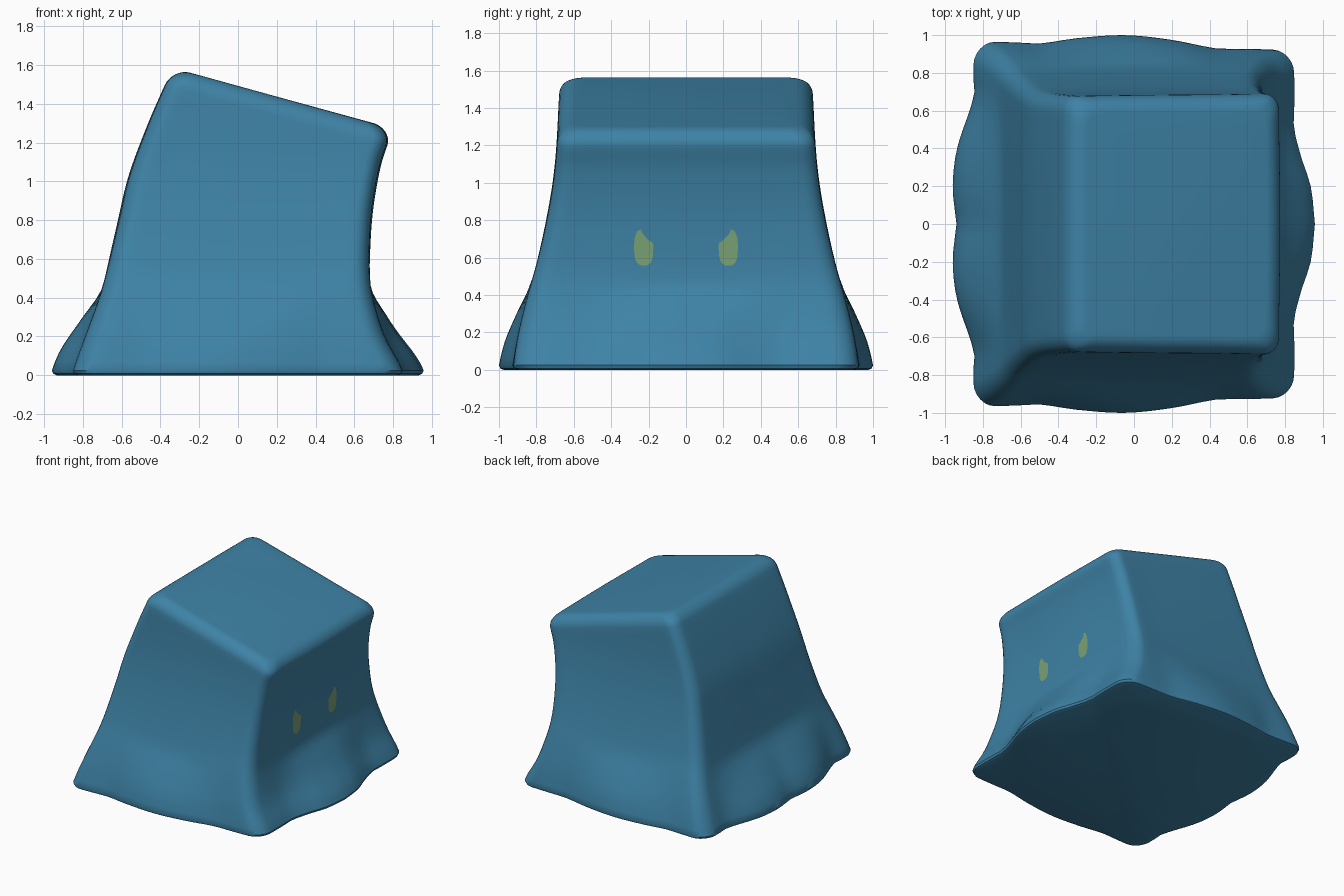
import bpy, bmesh, math

if "Cube" in bpy.data.objects:
    bpy.data.objects.remove(bpy.data.objects["Cube"])


def curve(pts):
    """Smooth Hermite interpolation through a few (position, value) points."""
    n = len(pts)
    m = []
    for i in range(n):
        a, b = pts[max(i - 1, 0)], pts[min(i + 1, n - 1)]
        m.append((b[1] - a[1]) / (b[0] - a[0]))

    def f(t):
        t = min(max(t, pts[0][0]), pts[-1][0])
        i = 0
        while i < n - 2 and t > pts[i + 1][0]:
            i += 1
        (t0, v0), (t1, v1) = pts[i], pts[i + 1]
        h = t1 - t0
        s = (t - t0) / h
        return (v0 * (1 + 2 * s) * (1 - s) ** 2 + m[i] * h * s * (1 - s) ** 2
                + v1 * s * s * (3 - 2 * s) + m[i + 1] * h * s * s * (s - 1))
    return f


def material(name, rgb):
    mat = bpy.data.materials.new(name)
    mat.diffuse_color = (*rgb, 1)
    mat.use_nodes = True
    mat.node_tree.nodes["Principled BSDF"].inputs["Base Color"].default_value = mat.diffuse_color
    return mat


def make_object(name, bm, mat):
    bmesh.ops.recalc_face_normals(bm, faces=bm.faces)
    me = bpy.data.meshes.new(name)
    bm.to_mesh(me)
    bm.free()
    me.materials.append(mat)
    ob = bpy.data.objects.new(name, me)
    bpy.context.collection.objects.link(ob)
    bpy.ops.object.select_all(action='DESELECT')
    ob.select_set(True)
    bpy.context.view_layer.objects.active = ob
    bpy.ops.object.shade_smooth_by_angle(angle=math.radians(40))
    return ob


blue = material("body blue", (0.048, 0.225, 0.38))
olive = material("eye olive green", (0.195, 0.36, 0.18))

# Side profiles: x of the left and right walls and half depth, by height
left_x = curve([(0, -.85), (.04, -.84), (.23, -.773), (.45, -.70), (.77, -.62),
                (1.03, -.557), (1.31, -.454), (1.49, -.377), (1.585, -.335)])
right_x = curve([(0, .85), (.04, .84), (.2, .755), (.38, .70), (.5, .68),
                 (.63, .677), (.85, .69), (1.08, .73), (1.21, .772), (1.275, .785)])
depth = curve([(0, .92), (.2, .89), (.4, .845), (.6, .79), (.8, .745),
               (1.0, .71), (1.2, .69), (1.6, .672)])

# Skirt bulges along each side, and their fade with height
bulge_left = curve([(0, .095), (.2, .115), (.4, .092), (.7, 0), (1, 0)])
bulge_right = curve([(0, .112), (.2, .09), (.36, .038), (.53, 0), (1, 0)])
bulge_side = curve([(-1, 0), (-.52, 0), (-.3, .035), (-.05, .058), (.2, .04), (.46, 0), (1, 0)])
fade = curve([(0, 1), (.06, 1), (.15, .9), (.3, .45), (.46, 0), (2, 0)])

TOP_L, TOP_R, R = 1.585, 1.275, .09
RHO, ARC, SIDE = .13, 6, 24

# Rounded-square outline in unit coordinates
outline = []
for q in range(4):
    c, s = [(1, 0), (0, 1), (-1, 0), (0, -1)][q]
    quarter = [(1, -(1 - RHO) + 2 * (1 - RHO) * i / SIDE) for i in range(SIDE)]
    for i in range(ARC):
        a = math.pi / 2 * i / ARC
        quarter.append((1 - RHO + RHO * math.cos(a), 1 - RHO + RHO * math.sin(a)))
    outline += [(u * c - v * s, u * s + v * c) for u, v in quarter]


def body_ring(bm, zl, zr, inset):
    xl, xr = left_x(zl), right_x(zr)
    mid, half = (xl + xr) / 2, (xr - xl) / 2
    verts = []
    for u, v in outline:
        uu = u * (half - inset) / half
        x = mid + half * uu
        z = zl + (zr - zl) * (uu + 1) / 2
        flare = .05 * (1 - uu) / 2 * max(0, 1 - z / .5)
        y = v * (depth(z) + flare - inset)
        k = fade(z)
        bx = (bulge_right if u > 0 else bulge_left)(abs(y)) * k * min(1, abs(u) * 1.2)
        by = bulge_side(x) * k * abs(v)
        verts.append(bm.verts.new((x + math.copysign(bx, u), y + math.copysign(by, v), z)))
    return verts


# Body: rings from rounded hem, up the walls, over the rounded slanted top
levels = [(0, 0, .03), (.008, .008, .01), (.025, .025, 0)]
for i in range(1, 33):
    t = i / 32
    levels.append((.025 + (TOP_L - R - .025) * t, .025 + (TOP_R - R - .025) * t, 0))
for i in range(1, 9):
    a = math.pi / 2 * i / 8
    drop = R * (1 - math.sin(a))
    levels.append((TOP_L - drop, TOP_R - drop, R * (1 - math.cos(a))))

bm = bmesh.new()
rings = [body_ring(bm, *lv) for lv in levels]
n = len(outline)
for a, b in zip(rings, rings[1:]):
    for i in range(n):
        bm.faces.new((a[i], a[(i + 1) % n], b[(i + 1) % n], b[i]))
bm.faces.new(rings[0][::-1])
bm.faces.new(rings[-1])
make_object("body", bm, blue)

# Eyes: thin upright rounded ovals lying on the right wall
for name, side in (("front_eye", -1), ("back_eye", 1)):
    bm = bmesh.new()
    rows = []
    for i in range(17):
        t = -math.cos(math.pi * i / 16)
        z = .655 + .098 * t
        w = .051 * max(1 - abs(t) ** 3, .03) ** (1 / 2.6)
        rows.append([bm.verts.new((right_x(z) + .004, side * .226 + w * k, z)) for k in (-1, 1)])
    for a, b in zip(rows, rows[1:]):
        bm.faces.new((a[0], a[1], b[1], b[0]))
    ob = make_object(name, bm, olive)
    # recalc on an open sheet is ambiguous, so point it outward
    if ob.data.polygons[8].normal.x < 0:
        ob.data.flip_normals()
